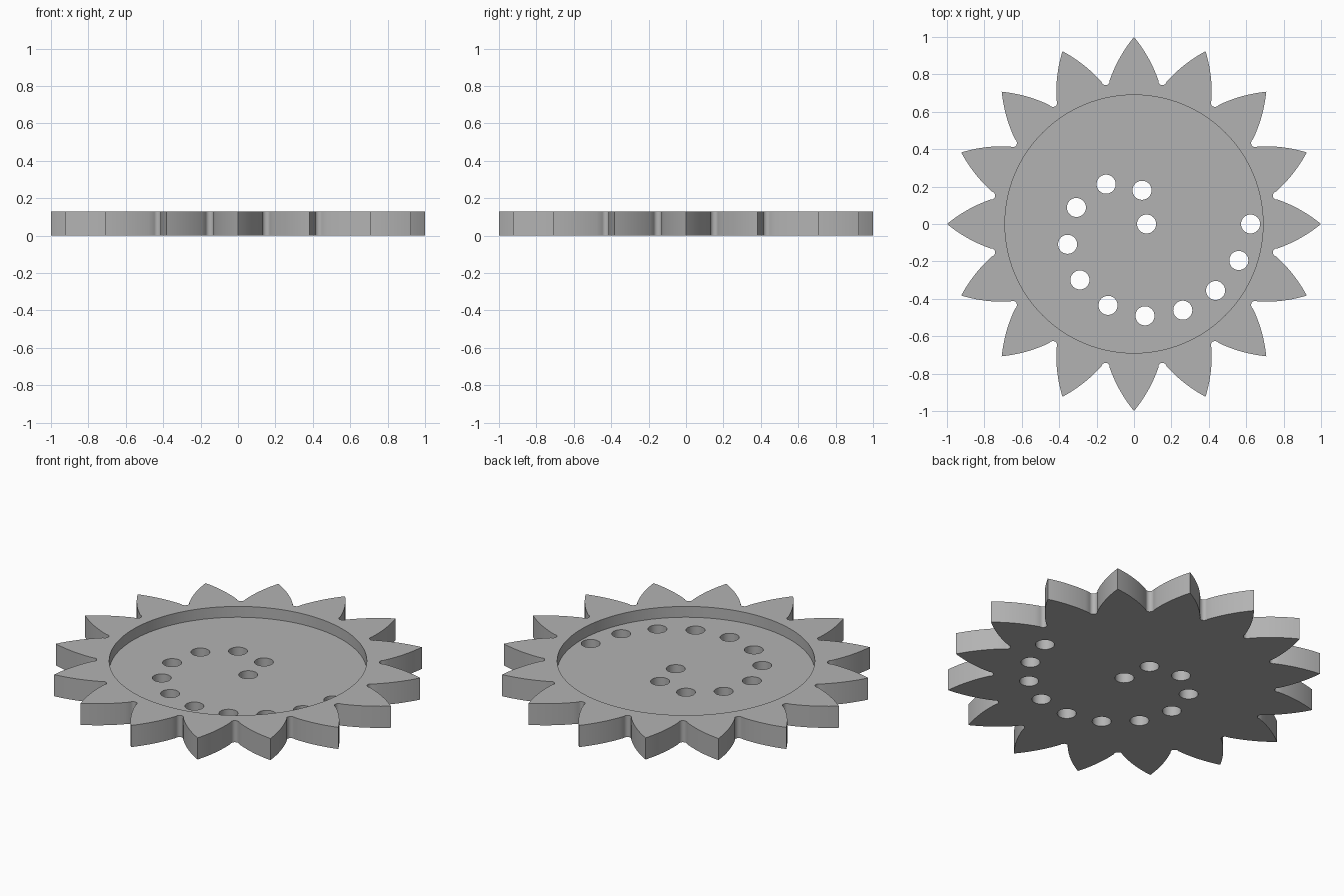
import bpy, bmesh, math
from mathutils import Vector, Matrix

cube = bpy.data.objects.get("Cube")
if cube:
    bpy.data.objects.remove(cube, do_unlink=True)

PETALS = 16
HEIGHT = 0.128
FLOOR = 0.064
RECESS_RADIUS = 0.69
HOLE_RADIUS = 0.051
HOLE_ANGLES = [0, 76.6, 125, 164, 197, 226, 252.3, 276.8, 299.5, 320.8, 340.8, 360]

grey = bpy.data.materials.new("plain grey")
grey.use_nodes = True
grey.diffuse_color = (0.45, 0.45, 0.45, 1)
grey.node_tree.nodes["Principled BSDF"].inputs["Base Color"].default_value = (0.45, 0.45, 0.45, 1)


def add_object(name, bm):
    bmesh.ops.recalc_face_normals(bm, faces=bm.faces)
    mesh = bpy.data.meshes.new(name)
    bm.to_mesh(mesh)
    bm.free()
    mesh.materials.append(grey)
    obj = bpy.data.objects.new(name, mesh)
    bpy.context.collection.objects.link(obj)
    return obj


def add_cylinder(bm, x, y, radius, bottom, top, sides):
    bmesh.ops.create_cone(bm, cap_ends=True, segments=sides, radius1=radius, radius2=radius,
                          depth=top - bottom,
                          matrix=Matrix.Translation((x, y, (bottom + top) / 2)))


def petal_side(steps=10):
    """Bowed edge from the petal tip to its base."""
    tip, base = Vector((1, 0)), Vector((0.769, 0.13))
    chord = base - tip
    outward = Vector((chord.y, -chord.x)).normalized()
    points = []
    for i in range(steps + 1):
        t = i / steps
        points.append(tip + chord * t + outward * 0.0116 * 4 * t * (1 - t))
    return points


def petal_outline():
    """One petal, then the rounded notch that leads to the next petal."""
    side = petal_side()
    mirrored = [Vector((p.x, -p.y)) for p in reversed(side[1:])]
    half = math.pi / PETALS
    axis = Vector((math.cos(half), math.sin(half)))
    across = Vector((-axis.y, axis.x))
    base = side[-1]
    centre = axis * base.dot(axis)
    radius = abs(base.dot(across))
    notch = []
    for i in range(1, 8):
        a = math.pi * i / 8
        notch.append(centre - across * radius * math.cos(a) - axis * radius * math.sin(a))
    return mirrored + side + notch


# Petalled disc
bm = bmesh.new()
outline = petal_outline()
ring = []
for k in range(PETALS):
    turn = Matrix.Rotation(2 * math.pi * k / PETALS, 2)
    ring += [bm.verts.new((*(turn @ p), 0)) for p in outline]
face = bm.faces.new(ring)
grown = bmesh.ops.extrude_face_region(bm, geom=[face], use_keep_orig=True)
bmesh.ops.translate(bm, vec=(0, 0, HEIGHT),
                    verts=[v for v in grown["geom"] if isinstance(v, bmesh.types.BMVert)])
disc = add_object("petalled_disc", bm)

# Round recess in the top
bm = bmesh.new()
add_cylinder(bm, 0, 0, RECESS_RADIUS, FLOOR, HEIGHT + 0.1, 128)
recess = add_object("recess_cutter", bm)

# Spiral of holes through the floor
bm = bmesh.new()
for angle in HOLE_ANGLES:
    r = 0.067 + 0.556 * angle / 360
    a = math.radians(angle)
    add_cylinder(bm, r * math.cos(a), r * math.sin(a), HOLE_RADIUS, -0.1, HEIGHT + 0.1, 40)
holes = add_object("hole_cutters", bm)

# Cut, then drop the cutters
for cutter in (recess, holes):
    mod = disc.modifiers.new(cutter.name, 'BOOLEAN')
    mod.operation = 'DIFFERENCE'
    mod.solver = 'EXACT'
    mod.object = cutter
bpy.ops.object.select_all(action='DESELECT')
disc.select_set(True)
bpy.context.view_layer.objects.active = disc
for name in [m.name for m in disc.modifiers]:
    bpy.ops.object.modifier_apply(modifier=name)
for cutter in (recess, holes):
    bpy.data.objects.remove(cutter, do_unlink=True)

bpy.ops.object.shade_smooth_by_angle(angle=math.radians(30))
